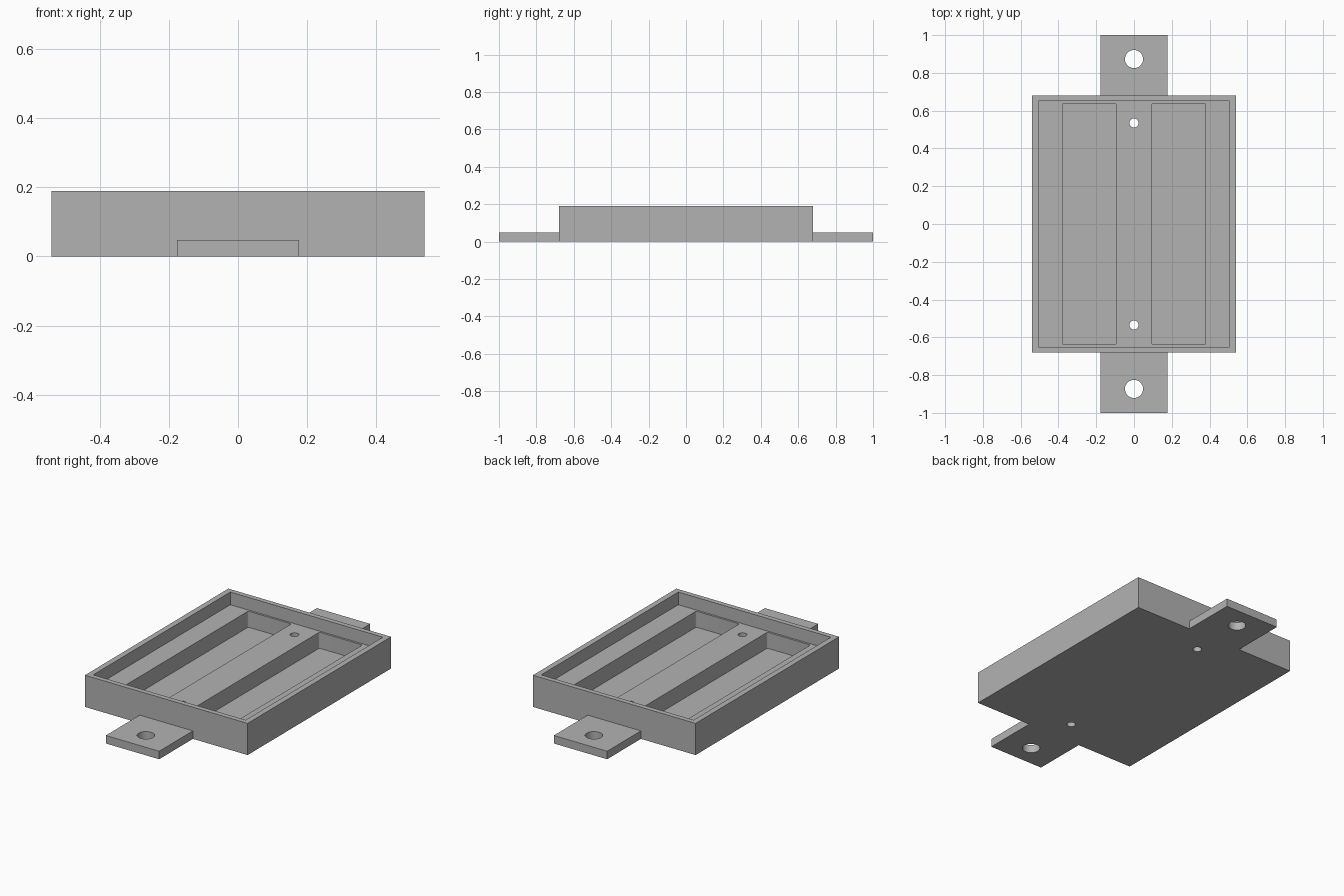
import bpy, bmesh
from mathutils import Matrix

cube = bpy.data.objects.get("Cube")
if cube:
    bpy.data.objects.remove(cube, do_unlink=True)

grey = bpy.data.materials.new("plain grey")
grey.use_nodes = True
colour = (0.45, 0.45, 0.45, 1)
grey.diffuse_color = colour
grey.node_tree.nodes["Principled BSDF"].inputs["Base Color"].default_value = colour


def make(name, bm):
    mesh = bpy.data.meshes.new(name)
    bm.to_mesh(mesh)
    bm.free()
    mesh.materials.append(grey)
    obj = bpy.data.objects.new(name, mesh)
    bpy.context.collection.objects.link(obj)
    return obj


def box(name, x, y, z, corner=0):
    """Box from (min, max) pairs, with optional rounded vertical edges."""
    bm = bmesh.new()
    bmesh.ops.create_cube(bm, size=1)
    for v in bm.verts:
        v.co = [pair[c > 0] for pair, c in zip((x, y, z), v.co)]
    if corner:
        upright = [e for e in bm.edges
                   if abs(e.verts[0].co.z - e.verts[1].co.z) > 0.01]
        bmesh.ops.bevel(bm, geom=upright, offset=corner, segments=4,
                        profile=0.5, affect='EDGES')
    return make(name, bm)


def drill(name, y, radius):
    bm = bmesh.new()
    bmesh.ops.create_cone(bm, cap_ends=True, segments=32, radius1=radius,
                          radius2=radius, depth=1,
                          matrix=Matrix.Translation((0, y, 0)))
    return make(name, bm)


def combine(target, tool, operation):
    mod = target.modifiers.new(tool.name, 'BOOLEAN')
    mod.operation = operation
    mod.solver = 'EXACT'
    mod.object = tool
    bpy.context.view_layer.objects.active = target
    bpy.ops.object.modifier_apply(modifier=mod.name)
    bpy.data.objects.remove(tool, do_unlink=True)


# Tray body with a mounting tab at each end
tray = box("tray", (-0.54, 0.54), (-0.68, 0.68), (0, 0.19))
tabs = box("mounting_tabs", (-0.177, 0.177), (-1, 1), (0, 0.048))
combine(tray, tabs, 'UNION')

# Shallow recess inside the rim
recess = box("recess", (-0.506, 0.506), (-0.65, 0.65), (0.114, 0.4))
combine(tray, recess, 'DIFFERENCE')

# Two long pockets, and the screw holes at both ends
for side in (-1, 1):
    xs = sorted((side * 0.093, side * 0.379))
    pocket = box("pocket", xs, (-0.638, 0.638), (0.018, 0.3), corner=0.009)
    combine(tray, pocket, 'DIFFERENCE')
    for y, radius in ((0.873, 0.048), (0.535, 0.024)):
        combine(tray, drill("screw_hole", side * y, radius), 'DIFFERENCE')

# Smooth hole walls and rounded corners, sharp edges elsewhere
bpy.ops.object.select_all(action='DESELECT')
tray.select_set(True)
bpy.context.view_layer.objects.active = tray
bpy.ops.object.shade_smooth_by_angle(angle=0.5)
